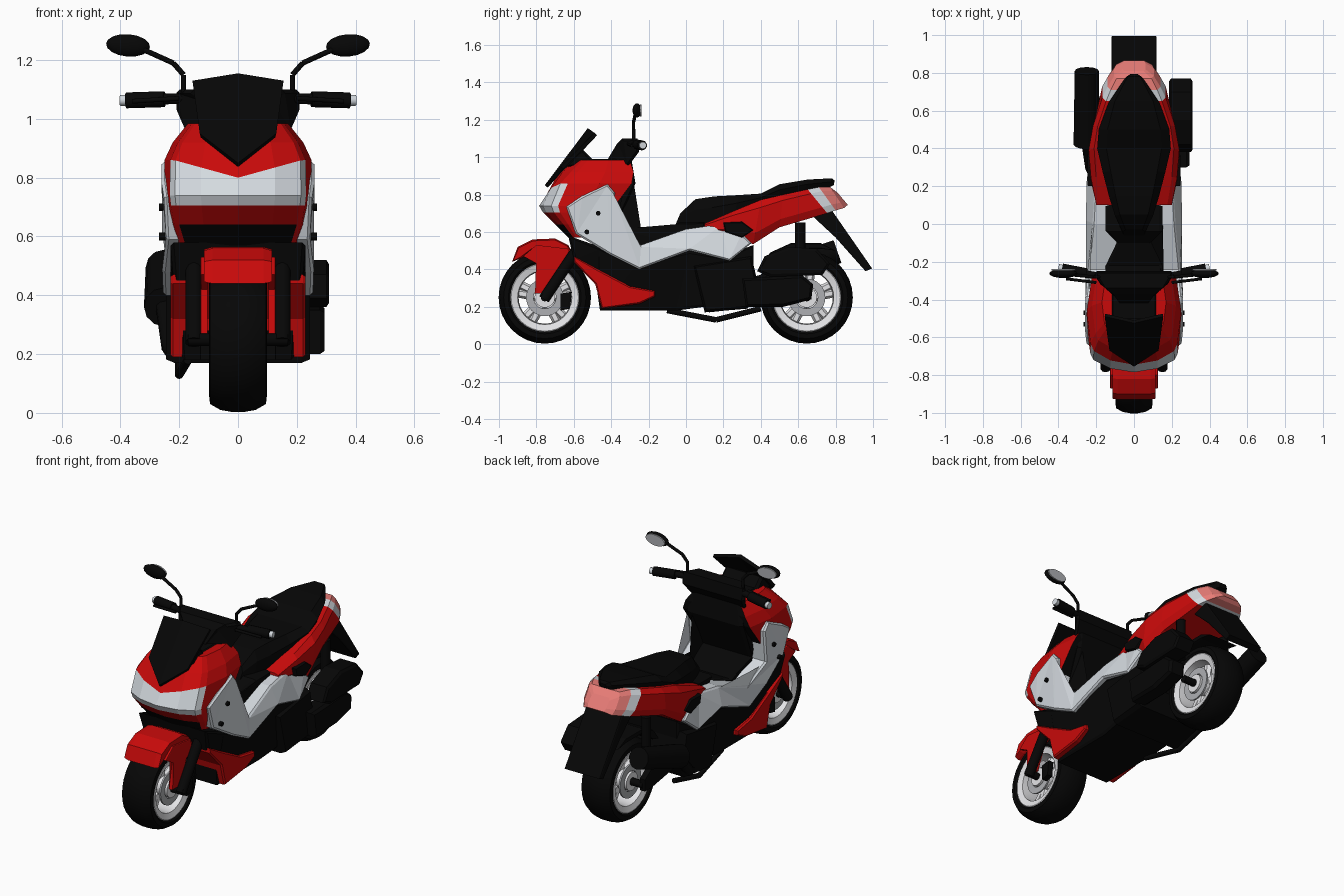
import bpy
import bmesh
import math
from mathutils import Vector, Matrix

cube = bpy.data.objects.get("Cube")
if cube:
    bpy.data.objects.remove(cube)


def material(name, r, g, b):
    mat = bpy.data.materials.new(name)
    mat.use_nodes = True
    mat.diffuse_color = (r, g, b, 1)
    for node in mat.node_tree.nodes:
        if node.type == "BSDF_PRINCIPLED":
            node.inputs["Base Color"].default_value = (r, g, b, 1)
    return mat


BLACK = material("black plastic", .002, .002, .002)
RED = material("red paint", .58, .003, .003)
SILVER = material("silver panel", .66, .7, .74)
WHITE = material("wheel white", .8, .8, .82)
PINK = material("tail lamp pink", .88, .22, .2)
METAL = material("grey metal", .42, .43, .45)


def finish(name, bm, *mats, smooth=False):
    bmesh.ops.recalc_face_normals(bm, faces=bm.faces[:])
    mesh = bpy.data.meshes.new(name)
    bm.to_mesh(mesh)
    bm.free()
    for mat in mats:
        mesh.materials.append(mat)
    obj = bpy.data.objects.new(name, mesh)
    bpy.context.collection.objects.link(obj)
    if smooth:
        bpy.ops.object.select_all(action="DESELECT")
        obj.select_set(True)
        bpy.context.view_layer.objects.active = obj
        bpy.ops.object.shade_smooth_by_angle(angle=math.radians(40))
    return obj


def slab(name, mat, outline, width=None, cx=0, crown=.88, inset=.015):
    """Solid from a side outline of (y, z[, half width]) with chamfered sides."""
    pts = [Vector(p[:2]) for p in outline]
    half = [p[2] if len(p) > 2 else width for p in outline]
    n = len(pts)
    area = sum(pts[i - 1].x * pts[i].y - pts[i].x * pts[i - 1].y for i in range(n))
    turn = 1 if area > 0 else -1
    inner = []
    for i, p in enumerate(pts):
        a = (p - pts[i - 1]).normalized()
        b = (pts[(i + 1) % n] - p).normalized()
        normal = Vector((-(a.y + b.y), a.x + b.x))
        inner.append(p + normal.normalized() * inset * turn)
    bm = bmesh.new()
    rings = []
    for sign, shape in ((-1, inner), (-crown, pts), (crown, pts), (1, inner)):
        rings.append([bm.verts.new((cx + sign * w, p.x, p.y)) for p, w in zip(shape, half)])
    for lower, upper in zip(rings, rings[1:]):
        for i in range(n):
            bm.faces.new((lower[i - 1], lower[i], upper[i], upper[i - 1]))
    caps = [bm.faces.new(rings[0]), bm.faces.new(rings[-1])]
    bmesh.ops.triangulate(bm, faces=caps)
    return finish(name, bm, mat)


def loft(name, mats, section, stations, paint=()):
    """Skin through stations of (top y, top z, bottom y, bottom z, half width).
    section holds (width, drop) fractions; paint gives a material per span."""
    bm = bmesh.new()
    rings = []
    for ty, tz, by, bz, w in stations:
        half = [(w * a, ty + (by - ty) * d, tz + (bz - tz) * d) for a, d in section]
        ring = half + [(-x, y, z) for x, y, z in reversed(half)]
        rings.append([bm.verts.new(p) for p in ring])
    for k, (one, two) in enumerate(zip(rings, rings[1:])):
        for i in range(len(one)):
            face = bm.faces.new((one[i - 1], one[i], two[i], two[i - 1]))
            face.material_index = paint[k] if paint else 0
    bm.faces.new(rings[0])
    end = bm.faces.new(rings[-1])
    end.material_index = paint[-1] if paint else 0
    return finish(name, bm, *mats)


def rods(name, mat, path, r, r_end=None, sides=10):
    """Straight round bars joining the points of a path."""
    bm = bmesh.new()
    for p, q in zip(path, path[1:]):
        p, q = Vector(p), Vector(q)
        d = q - p
        turn = Matrix.Translation((p + q) / 2) @ d.to_track_quat("Z", "Y").to_matrix().to_4x4()
        bmesh.ops.create_cone(bm, cap_ends=True, segments=sides, radius1=r,
                              radius2=r_end or r, depth=d.length, matrix=turn)
    return finish(name, bm, mat, smooth=True)


def lathe(name, mat, profile, y, z):
    """Closed profile of (x, radius) turned about the wheel axle."""
    bm = bmesh.new()
    verts = [bm.verts.new((x, y, z + r)) for x, r in profile]
    edges = [bm.edges.new((verts[i - 1], verts[i])) for i in range(len(verts))]
    bmesh.ops.spin(bm, geom=verts + edges, cent=(0, y, z), axis=(1, 0, 0), angle=math.tau, steps=32)
    bmesh.ops.remove_doubles(bm, verts=bm.verts[:], dist=.0005)
    return finish(name, bm, mat, smooth=True)


def sym(half):
    return half + [(-x, r) for x, r in reversed(half)]


# Wheels
for end, y in (("front", -.755), ("rear", .645)):
    z = .25
    lathe(end + "_tyre", BLACK, sym([(.08, .175), (.098, .195), (.095, .22), (.06, .24), (.02, .247)]), y, z)
    lathe(end + "_rim", WHITE, sym([(.086, .188), (.09, .18), (.08, .145), (.03, .14)]), y, z)
    for s in (-1, 1):
        lathe(end + "_brake_disc", METAL, [(s * .07, .06), (s * .08, .06), (s * .08, .1), (s * .07, .1)], y, z)
    for i in range(10):
        a = math.tau * (i // 2) / 5 + (.16 if i % 2 else -.16)
        c, d = math.sin(a), math.cos(a)
        rods(end + "_spoke", WHITE, [(0, y + c * .03, z + d * .03), (0, y + c * .16, z + d * .16)], .028, .022, 6)
    rods(end + "_hub", WHITE, [(-.09, y, z), (.09, y, z)], .055, sides=16)
    rods(end + "_axle", BLACK, [(-.17, y, z), (.17, y, z)], .022)

# Front fender, fork covers and fork
slab("front_fender", RED, [(-.93, .44), (-.9, .52), (-.82, .56), (-.7, .565), (-.63, .53), (-.59, .46),
                           (-.65, .48), (-.72, .51), (-.82, .505), (-.88, .46)], .115, crown=.75, inset=.008)
for s in (-1, 1):
    slab("fork_cover", RED, [(-.87, .47), (-.8, .53), (-.63, .51), (-.62, .44), (-.69, .4), (-.73, .27),
                             (-.81, .27), (-.78, .42)], .012, cx=s * .115, inset=.004)
    rods("fork_leg", BLACK, [(s * .15, -.56, .54), (s * .15, -.76, .24)], .03)
    slab("brake_caliper", BLACK, [(-.67, .27), (-.61, .28), (-.62, .19), (-.67, .18)], .02, cx=s * .11)

# Front cowl: horizontal rings, lamp and grille chosen by ring and column
across = (0, .5, .85, .92, 1, .9)
along = (0, .05, .16, .25, .62, 1)
levels = [  # height, half width, front, back, dip at centre
    (.57, .21, -.63, -.46, 0), (.64, .235, -.7, -.42, 0), (.705, .248, -.765, -.4, 0),
    (.74, .252, -.785, -.38, 0), (.86, .25, -.745, -.29, .06),
    (.92, .222, -.68, -.28, 0), (.985, .17, -.6, -.3, 0)]
bm = bmesh.new()
rings = []
for z, w, front, back, dip in levels:
    half = [(w * a, front + (back - front) * b, z - dip * max(0, 1 - a * 1.15)) for a, b in zip(across, along)]
    ring = [(-x, y, h) for x, y, h in reversed(half[1:])] + half
    rings.append([bm.verts.new(p) for p in ring])
for r, (low, high) in enumerate(zip(rings, rings[1:])):
    count = len(low)
    for c in range(count):
        d = (c + 1) % count
        face = bm.faces.new((low[c], low[d], high[d], high[c]))
        column = min(c, count - 2 - c)
        if r in (2, 3) and column >= 2:
            face.material_index = 1
        elif column < 0 or (r == 0 and column >= 3):
            face.material_index = 2
bm.faces.new(rings[0])
bm.faces.new(rings[-1])
finish("front_cowl", bm, RED, SILVER, BLACK)

# Windshield and dash
bm = bmesh.new()
top, tip = bm.verts.new((0, -.525, 1.155)), bm.verts.new((0, -.755, .85))
for s in (-1, 1):
    mid = bm.verts.new((s * .13, -.67, .95))
    corner = bm.verts.new((s * .155, -.49, 1.13))
    bm.faces.new((tip, mid, corner, top))
shield = finish("windshield", bm, BLACK)
shield.modifiers.new("thickness", "SOLIDIFY").thickness = .02
slab("dash", BLACK, [(-.64, .95), (-.58, 1.03), (-.55, 1.04), (-.5, .99), (-.36, .99), (-.36, .95)], .125)
slab("inner_leg_shield", BLACK, [(-.5, .97, .15), (-.29, .98, .16), (-.27, .86, .19), (-.37, .64, .18),
                                 (-.22, .55, .14), (-.4, .48, .15), (-.52, .7, .15)], inset=.01)

# Handlebar, grips and mirrors
slab("handlebar_cover", BLACK, [(-.43, .97, .07), (-.37, 1.07, .12), (-.34, 1.1, .16), (-.26, 1.1, .21),
                                (-.25, 1.03, .21), (-.31, .95, .18)], crown=.94)
for s in (-1, 1):
    rods("handlebar", BLACK, [(s * .15, -.28, 1.07), (s * .27, -.26, 1.067)], .018)
    rods("grip", BLACK, [(s * .25, -.26, 1.067), (s * .38, -.235, 1.063)], .027)
    rods("grip_end", SILVER, [(s * .375, -.235, 1.063), (s * .4, -.23, 1.063)], .019)
    rods("brake_lever", BLACK, [(s * .2, -.31, 1.07), (s * .36, -.29, 1.06)], .008)
    rods("mirror_stem", BLACK, [(s * .185, -.28, 1.05), (s * .185, -.28, 1.15), (s * .22, -.28, 1.19),
                                (s * .32, -.27, 1.235)], .009)
    place = Matrix.Translation((s * .374, -.262, 1.25)) @ Matrix.Rotation(-s * .08, 4, "Y")
    bm = bmesh.new()
    bmesh.ops.create_uvsphere(bm, u_segments=16, v_segments=8, radius=1,
                              matrix=place @ Matrix.Diagonal((.075, .024, .038, 1)))
    finish("mirror_shell", bm, BLACK, smooth=True)
    bm = bmesh.new()
    bmesh.ops.create_cone(bm, cap_ends=True, segments=16, radius1=1, radius2=1, depth=1,
                          matrix=place @ Matrix.Translation((0, .021, 0))
                          @ Matrix.Diagonal((.064, .008, .032, 1)) @ Matrix.Rotation(math.pi / 2, 4, "X"))
    finish("mirror_glass", bm, METAL)

# Side panels and lower body
slab("side_panels", SILVER, [(-.64, .735, .252), (-.56, .79, .26), (-.42, .855, .26), (-.38, .81, .26),
                             (-.4, .62, .258), (-.24, .53, .245), (0, .615, .22), (.18, .64, .21),
                             (.3, .59, .235), (.35, .54, .235), (.235, .445, .25), (.02, .5, .255),
                             (-.25, .4, .255), (-.41, .48, .258), (-.59, .59, .245)], crown=.96, inset=.01)
slab("lower_body", BLACK, [(-.63, .58, .23), (-.46, .52, .23), (-.27, .43, .23), (.02, .5, .23), (.2, .47, .23),
                           (.36, .53, .2), (.36, .25, .2), (.1, .2, .2), (-.05, .18, .19), (-.46, .18, .19),
                           (-.48, .32, .2), (-.6, .45, .22)], crown=.95)
slab("leg_guard", RED, [(-.6, .47), (-.47, .4), (-.3, .31), (-.165, .285), (-.165, .255), (-.25, .215),
                        (-.45, .19), (-.485, .32), (-.6, .44)], .23, crown=.96, inset=.008)
slab("centre_tunnel", BLACK, [(-.38, .62, .16), (-.22, .555, .15), (-.1, .59, .09), (-.04, .65, .15),
                              (.1, .65, .15), (.1, .5, .15), (-.36, .48, .15)], inset=.008)
for s in (-1, 1):
    for y, z in ((-.47, .7), (-.53, .6)):
        rods("panel_bolt", BLACK, [(s * .22, y, z), (s * .268, y, z)], .013)

# Seat and tail; the tail ends in a stripe and a lamp
loft("seat", [BLACK], [(.75, 0), (1, .4), (.9, 1)], [
    (-.03, .7, -.06, .63, .06), (.05, .775, .03, .63, .1), (.15, .79, .12, .64, .13), (.28, .797, .26, .69, .165),
    (.4, .805, .4, .75, .195), (.5, .855, .5, .78, .187), (.65, .88, .63, .815, .135), (.78, .887, .77, .84, .045),
    (.795, .875, .79, .85, .02)])
loft("tail", [RED, SILVER, PINK], [(.88, 0), (1, .18), (1, .75), (.9, 1)], [
    (.1, .645, .1, .6, .2), (.25, .71, .22, .58, .228), (.4, .772, .36, .535, .24), (.52, .8, .5, .625, .218),
    (.65, .828, .755, .7, .168), (.71, .84, .8, .715, .14), (.77, .84, .845, .728, .105),
    (.81, .81, .865, .745, .06)], (0, 0, 0, 0, 1, 2, 2))
slab("air_inlet", BLACK, [(.2, .65), (.3, .655), (.36, .61), (.3, .57), (.21, .6)], .246, crown=.97, inset=.006)
slab("plate_holder", BLACK, [(.66, .7), (.78, .715), (.995, .405), (.96, .39), (.8, .57)], .12, crown=.97, inset=.008)

# Engine, rear suspension and exhaust
slab("engine", BLACK, [(.04, .42), (.35, .47), (.39, .3), (.33, .19), (.1, .17)], .245)
slab("swing_arm", BLACK, [(.3, .35), (.45, .36), (.62, .37), (.68, .32), (.67, .24), (.6, .22), (.52, .2),
                          (.32, .2)], .055, cx=.24, crown=.7)
slab("air_box", BLACK, [(.38, .39), (.42, .47), (.55, .52), (.7, .51), (.77, .43), (.73, .37), (.45, .36)],
     .062, cx=.248, crown=.85)
slab("rear_hugger", BLACK, [(.4, .42), (.45, .49), (.56, .54), (.72, .54), (.8, .5), (.72, .51), (.57, .51),
                            (.45, .43)], .1, inset=.004)
for s in (-1, 1):
    rods("rear_shock", BLACK, [(s * .16, .61, .4), (s * .16, .61, .65)], .028)
rods("muffler", BLACK, [(-.25, .42, .36), (-.25, .81, .495)], .07, .064, 12)
rods("exhaust_pipe", BLACK, [(-.15, .12, .2), (-.23, .3, .22), (-.25, .43, .36)], .03)
slab("muffler_bracket", BLACK, [(.36, .36), (.5, .4), (.66, .29), (.66, .22), (.6, .22), (.36, .26)], .02, cx=-.17)
rods("side_stand", BLACK, [(-.17, -.1, .18), (-.2, .16, .13), (-.2, .4, .19)], .015)
